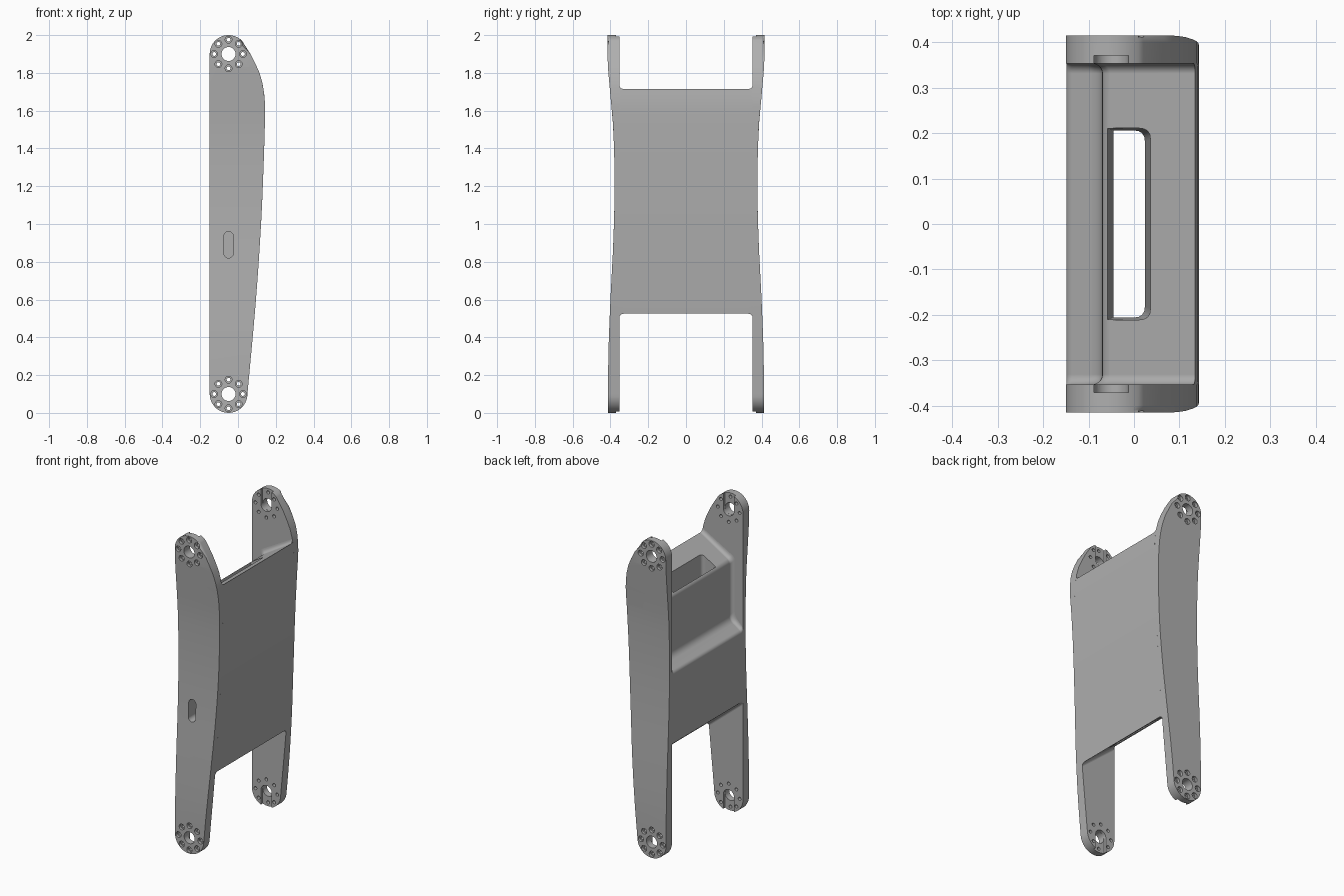
import bpy, bmesh, math
from mathutils import Vector

if "Cube" in bpy.data.objects:
    bpy.data.objects.remove(bpy.data.objects["Cube"], do_unlink=True)

grey = bpy.data.materials.new("satin_grey")
grey.use_nodes = True
grey.diffuse_color = (0.43, 0.43, 0.43, 1)
grey.node_tree.nodes["Principled BSDF"].inputs["Base Color"].default_value = (0.43, 0.43, 0.43, 1)

INNER = 0.353          # inner face of each side plate
OUTER = 0.415          # widest outer face
PIVOTS = [(-0.05, 0.1), (-0.05, 1.9)]
FRONT = [(0.1, 0.05), (0.6, 0.095), (1.0, 0.122), (1.3, 0.135),
         (1.6, 0.143), (1.7, 0.137), (1.8, 0.114), (1.9, 0.066)]
WAIST = [(0, 0.412), (0.3, 0.411), (0.6, 0.4), (0.9, 0.385), (1.2, 0.378),
         (1.5, 0.385), (1.7, 0.402), (1.85, 0.414), (2, 0.415)]


def spline(pts, z):
    """Smooth curve through (z, value) points."""
    z = min(max(z, pts[0][0]), pts[-1][0])
    i = next(k for k in range(len(pts) - 1) if z <= pts[k + 1][0])

    def slope(k):
        a, b = pts[max(k - 1, 0)], pts[min(k + 1, len(pts) - 1)]
        return (b[1] - a[1]) / (b[0] - a[0])
    (z0, v0), (z1, v1) = pts[i], pts[i + 1]
    h = z1 - z0
    t = (z - z0) / h
    return ((2*t**3 - 3*t**2 + 1) * v0 + (t**3 - 2*t**2 + t) * h * slope(i)
            + (3*t**2 - 2*t**3) * v1 + (t**3 - t**2) * h * slope(i + 1))


def arc(cx, cz, r, a0, a1, n):
    angles = [math.radians(a0 + (a1 - a0) * k / n) for k in range(n + 1)]
    return [(cx + r * math.cos(a), cz + r * math.sin(a)) for a in angles]


def rounded(a, corner, b, r, n=4):
    """Round one polygon corner between its neighbours."""
    c = Vector(corner)
    p = c + (Vector(a) - c).normalized() * r
    q = c + (Vector(b) - c).normalized() * r
    ts = [k / n for k in range(n + 1)]
    return [tuple(p * (1 - t)**2 + c * 2 * t * (1 - t) + q * t * t) for t in ts]


def loft(bm, sections):
    """Skin equal-length rings of points and cap both ends."""
    rings = [[bm.verts.new(p) for p in s] for s in sections]
    n = len(rings[0])
    for a, b in zip(rings, rings[1:]):
        for k in range(n):
            bm.faces.new((a[k], a[(k + 1) % n], b[(k + 1) % n], b[k]))
    bm.faces.new(rings[0])
    bm.faces.new(rings[-1][::-1])


def prism(bm, outline, y0, y1):
    loft(bm, [[(x, y, z) for x, z in outline] for y in (y0, y1)])


def finish(bm, name):
    bmesh.ops.recalc_face_normals(bm, faces=bm.faces)
    mesh = bpy.data.meshes.new(name)
    bm.to_mesh(mesh)
    bm.free()
    ob = bpy.data.objects.new(name, mesh)
    mesh.materials.append(grey)
    bpy.context.collection.objects.link(ob)
    return ob


def cutter(name, prisms):
    bm = bmesh.new()
    for outline, y0, y1 in prisms:
        prism(bm, outline, y0, y1)
    ob = finish(bm, name)
    ob.hide_render = True
    return ob


def activate(ob):
    bpy.ops.object.select_all(action='DESELECT')
    ob.select_set(True)
    bpy.context.view_layer.objects.active = ob


def cut(ob, tools):
    activate(ob)
    for tool in tools:
        mod = ob.modifiers.new("cut", 'BOOLEAN')
        mod.operation, mod.solver, mod.object = 'DIFFERENCE', 'EXACT', tool
        bpy.ops.object.modifier_apply(modifier=mod.name)
    bpy.ops.object.shade_smooth_by_angle(angle=math.radians(35))
    ob.modifiers.new("normals", 'WEIGHTED_NORMAL').keep_sharp = True


# Side plate: outline, rounded outer rim, waisted outer face
def side_plate(name, side):
    outline = arc(-0.05, 0.1, 0.1, 180, 360, 20)
    zs = [0.1 * k for k in range(2, 16)] + [1.55 + 0.05 * k for k in range(8)]
    outline += [(spline(FRONT, z), z) for z in zs]
    outline += arc(-0.05, 1.9, 0.1, 45, 180, 16)
    bm = bmesh.new()
    prism(bm, outline, INNER, OUTER)
    rim = [e for e in bm.edges if all(v.co.y > OUTER - 0.001 for v in e.verts)]
    bmesh.ops.bevel(bm, geom=rim, offset=0.016, segments=4, profile=0.5, affect='EDGES')
    for k in range(18):
        bmesh.ops.bisect_plane(bm, geom=bm.verts[:] + bm.edges[:] + bm.faces[:],
                               plane_co=(0, 0, 0.13 + 0.1 * k), plane_no=(0, 0, 1), dist=1e-5)
    for v in bm.verts:
        depth = (v.co.y - INNER) / (OUTER - INNER)
        v.co.y = side * (INNER + depth * (spline(WAIST, v.co.z) - INNER))
    return finish(bm, name)


# Centre body: curved front, slanted top and bottom, stepped back
def body_section(e):
    low, high = 0.525 - e, 1.715 + e
    front = [(spline(FRONT, low + (high - low) * k / 24), low + (high - low) * k / 24)
             for k in range(25)]
    top = (-0.07 - e, 1.59 + e)
    inner = (-0.07 - e, 1.22 + e)
    ledge = (-0.149, 1.165 + e)
    foot = (-0.149, 0.72 - e)
    ring = front[:]
    ring += rounded(front[-1], top, inner, 0.02)
    ring += rounded(top, inner, ledge, 0.03)
    ring += rounded(inner, ledge, foot, 0.015)
    ring += rounded(ledge, foot, front[0], 0.012)
    return ring


bm = bmesh.new()
R = 0.022
angles = [math.radians(15 * k) for k in range(7)]
half = [(INNER - R + R * math.sin(a), R * (1 - math.cos(a))) for a in angles]
stations = [(-y, e) for y, e in reversed(half)] + half
loft(bm, [[(x, y, z) for x, z in body_section(e)] for y, e in stations])
body = finish(bm, "centre_body")

# Drafted slot running down through the body
bm = bmesh.new()
rings = []
for z, back, front, w in ((0.4, -0.042, 0.022, 0.205), (1.9, -0.063, 0.039, 0.212)):
    flat = [(back, -w)]
    flat += rounded((back, -w), (front, -w), (front, w), 0.025)
    flat += rounded((front, -w), (front, w), (back, w), 0.025)
    flat += [(back, w)]
    rings.append([(x, y, z) for x, y in flat])
loft(bm, rings)
slot = finish(bm, "slot_cutter")
slot.hide_render = True

# Mounting holes: bore, bolt circle, counterbores and inner keyways
bores, bolts, sinks, keys = [], [], [], []
for px, pz in PIVOTS:
    bores.append((arc(px, pz, 0.037, 0, 350, 35), -0.6, 0.6))
    for x, z in arc(px, pz, 0.076, 0, 315, 7):
        bolts.append((arc(x, z, 0.010, 0, 345, 23), -0.6, 0.6))
        for s in (-1, 1):
            sinks.append((arc(x, z, 0.018, 0, 345, 23), s * 0.396, s * 0.6))
    up = pz > 1
    end = 2.1 if up else -0.1
    key = arc(px, pz, 0.0375, 180, 360 if up else 0, 14) + [(px + 0.0375, end), (px - 0.0375, end)]
    for s in (-1, 1):
        keys.append((key, s * 0.3, s * 0.371))

# Cable pocket in the front side
pocket_outline = arc(-0.05, 0.935, 0.025, 0, 180, 12) + arc(-0.05, 0.845, 0.025, 180, 360, 12)
pocket = cutter("pocket_cutter", [(pocket_outline, -0.6, -0.3)])
hole_tools = [cutter("bore_cutter", bores), cutter("bolt_cutter", bolts),
              cutter("sink_cutter", sinks), cutter("key_cutter", keys)]

cut(side_plate("back_side_plate", 1), hole_tools)
cut(side_plate("front_side_plate", -1), hole_tools + [pocket])
cut(body, [slot, pocket])

for tool in hole_tools + [pocket, slot]:
    bpy.data.objects.remove(tool, do_unlink=True)
